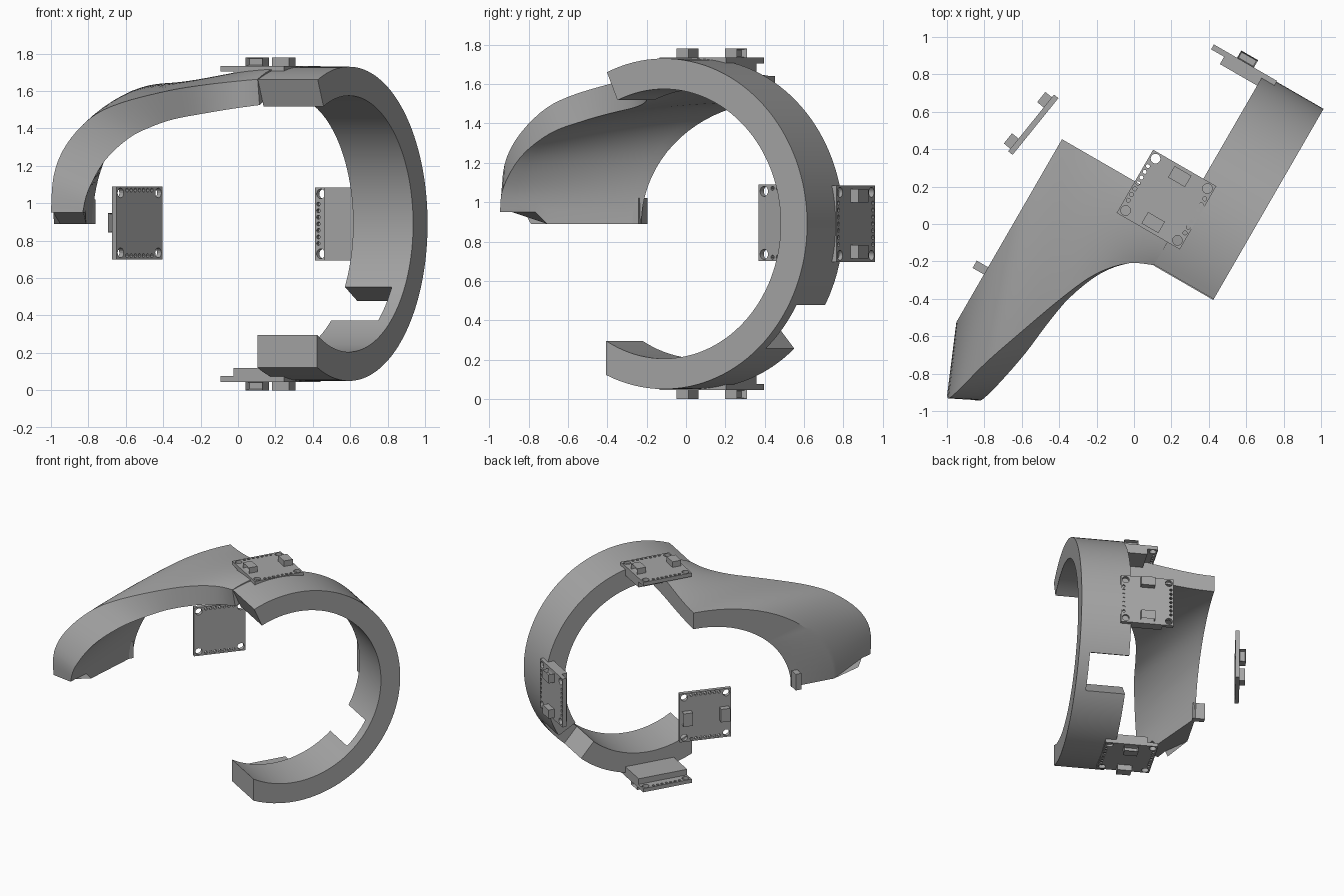
import bpy, bmesh
from math import sin, cos, radians, asin, degrees
from mathutils import Matrix, Vector

old = bpy.data.objects.get("Cube")
if old:
    bpy.data.objects.remove(old, do_unlink=True)

grey = bpy.data.materials.new("plain_grey")
grey.use_nodes = True
grey.diffuse_color = (0.38, 0.38, 0.38, 1)
grey.node_tree.nodes["Principled BSDF"].inputs["Base Color"].default_value = grey.diffuse_color

# Band frame: x across the band width, y through the ring, turned about z
TURN = Matrix.Rotation(radians(-30), 4, 'Z')
CENTRE = Vector((0.085, 0.2, 0.89))
R_OUT, R_IN = 0.84, 0.685
U_BACK, U_SIDE, U_FACE = -0.56, 0.2, 0.57


def make(name, bm, matrix=TURN):
    bmesh.ops.recalc_face_normals(bm, faces=bm.faces)
    mesh = bpy.data.meshes.new(name)
    bm.to_mesh(mesh)
    bm.free()
    mesh.materials.append(grey)
    ob = bpy.data.objects.new(name, mesh)
    ob.matrix_world = matrix
    bpy.context.collection.objects.link(ob)
    return ob


def activate(ob):
    bpy.ops.object.select_all(action='DESELECT')
    ob.select_set(True)
    bpy.context.view_layer.objects.active = ob


def smooth(ob):
    activate(ob)
    bpy.ops.object.shade_smooth_by_angle(angle=radians(30))


def cut(ob, cutter):
    cutter.hide_render = True
    mod = ob.modifiers.new("cut", 'BOOLEAN')
    mod.operation = 'DIFFERENCE'
    mod.object = cutter
    activate(ob)
    bpy.ops.object.modifier_apply(modifier=mod.name)
    bpy.data.objects.remove(cutter, do_unlink=True)


def sweep(name, loops):
    """Skin a row of closed loops and cap both ends."""
    bm = bmesh.new()
    rows = [[bm.verts.new(p) for p in loop] for loop in loops]
    for a, b in zip(rows, rows[1:]):
        for i in range(len(a)):
            j = (i + 1) % len(a)
            bm.faces.new((a[i], a[j], b[j], b[i]))
    bm.faces.new(rows[0])
    bm.faces.new(rows[-1])
    return make(name, bm)


def box(bm, lo, hi):
    lo, hi = Vector(lo), Vector(hi)
    mat = Matrix.Translation((lo + hi) / 2) @ Matrix.Diagonal((*(hi - lo), 1))
    return bmesh.ops.create_cube(bm, size=1, matrix=mat)["verts"]


def arc(name, start, end_out, end_in, r_out, r_in, u0, u1, steps):
    """Part of a ring; angles run from the back (0) up to the top (90)."""
    def point(u, r, deg):
        a = radians(deg)
        return (u, CENTRE.y + r * cos(a), CENTRE.z + r * sin(a))
    loops = []
    for i in range(steps + 1):
        f = i / steps
        ao = start + (end_out - start) * f
        ai = start + (end_in - start) * f
        loops.append([point(u0, r_out, ao), point(u1, r_out, ao),
                      point(u1, r_in, ai), point(u0, r_in, ai)])
    return sweep(name, loops)


# Open ring with an upright lower end, and a notch in its rear side
end_out, end_in = [-90 - degrees(asin(0.34 / r)) for r in (R_OUT, R_IN)]
ring = arc("wrist_ring", 113.5, end_out, end_in, R_OUT, R_IN, U_SIDE, U_FACE, 80)
cut(ring, arc("notch_cutter", -29.5, -49, -49, 1.0, 0.5, 0.1, 0.49, 8))
smooth(ring)

# Hand bridge: a curved sheet between a front rail and a back rail
front_out = [(-1, -.92, .95), (-.985, -.93, 1.15), (-.92, -.87, 1.31),
             (-.79, -.74, 1.455), (-.63, -.6, 1.535), (-.38, -.39, 1.6),
             (-.2, -.265, 1.63), (-.03, -.21, 1.65), (.105, -.22, 1.663)]
front_in = [(-.83, -.945, .95), (-.8, -.93, 1.07), (-.71, -.84, 1.23),
            (-.58, -.69, 1.35), (-.46, -.53, 1.41), (-.34, -.39, 1.45),
            (-.18, -.265, 1.48), (-.03, -.21, 1.505), (.115, -.2, 1.525)]
CORNER, LAST = 5, 8


def front_rail(points, s):
    k = min(int(s), LAST - 1)
    f = s - k
    a, b, c, d = [Vector(points[min(max(k + n, 0), LAST)]) for n in (-1, 0, 1, 2)]
    p = b + (c - a) * f / 2 + (a - b * 2.5 + c * 2 - d / 2) * f ** 2 \
        + (b * 3 - a - c * 3 + d) * f ** 3 / 2
    return TURN.inverted() @ p


def back_rail(reach, rise, ring_r, s):
    if s <= CORNER:
        a = radians(90) * s / CORNER
        return Vector((U_BACK, CENTRE.y - reach * cos(a), CENTRE.z + rise * sin(a)))
    f = (s - CORNER) / (LAST - CORNER)
    ease = f * f * (3 - 2 * f)
    return Vector((U_BACK + (U_SIDE + 0.01 - U_BACK) * f, CENTRE.y,
                   CENTRE.z + rise + (ring_r - rise) * ease))


def across(front, back, s, n=12):
    line = []
    for i in range(n + 1):
        t = i / n
        p = front.lerp(back, t)
        p.z += 0.1 * t * (1 - t) * s / LAST
        if s == 0:
            p.z = 0.95 if t < 0.3 else 0.89
        line.append(p)
    return line


loops = []
for i in range(LAST * 4 + 1):
    s = i / 4
    outer = across(front_rail(front_out, s), back_rail(1.13, 0.75, R_OUT, s), s)
    inner = across(front_rail(front_in, s), back_rail(0.785, 0.62, R_IN, s), s)
    loops.append(outer + inner[::-1])
smooth(sweep("hand_bridge", loops))

# Small tab at the lower back edge of the bridge
bm = bmesh.new()
box(bm, (-0.63, -0.635, 0.89), (-0.54, -0.59, 1.02))
make("edge_tab", bm)


# Circuit boards: local x holds the pin rows, y the sockets, z faces outward
def board(name, matrix, mount):
    half = 0.195
    bm = bmesh.new()
    box(bm, (-half, -half, -0.03), (half, half, 0))
    plate = make(name + "_plate", bm, matrix)
    bm = bmesh.new()
    holes = [(x, y, 0.026, 16) for x in (-.16, .16) for y in (-.16, .16)]
    holes += [(x, 0.035 * k, 0.011, 8) for x in (-.175, .175) for k in range(-3, 4)]
    for x, y, r, sides in holes:
        bmesh.ops.create_cone(bm, cap_ends=True, segments=sides, radius1=r, radius2=r,
                              depth=0.2, matrix=Matrix.Translation((x, y, 0)))
    cut(plate, make("hole_cutter", bm, matrix))
    # Sockets with a recessed mouth facing off the board
    for side, label in ((-1, "first"), (1, "second")):
        bm = bmesh.new()
        box(bm, (-0.052, side * 0.142 - 0.035, -0.002), (0.052, side * 0.142 + 0.035, 0.045))
        bm.normal_update()
        mouth = [f for f in bm.faces if f.normal.y * side > 0.9]
        bmesh.ops.inset_individual(bm, faces=mouth, thickness=0.009, depth=-0.03)
        make(f"{name}_{label}_socket", bm, matrix)
    # Mounting slab joining the board to the ring
    if mount:
        bm = bmesh.new()
        xs = sorted((mount * -0.115, mount * 0.18))
        box(bm, (xs[0], -half, -0.075), (xs[1], half, -0.029))
        make(name + "_mount", bm, matrix)


def frame(origin, a, n):
    a, n = Vector(a).normalized(), Vector(n).normalized()
    m = Matrix((a, n.cross(a), n)).transposed().to_4x4()
    return Matrix.Translation(origin) @ m


for name, n in (("top_board", (0, 0, 1)), ("back_board", (0, 1, 0)), ("bottom_board", (0, 0, -1))):
    board(name, TURN @ frame(CENTRE + Vector(n) * 0.845, (1, 0, 0), n), 1)
board("side_board", frame((-0.55, 0.54, 0.895), (0, 0, 1), (-0.78, 0.63, 0)), 0)
